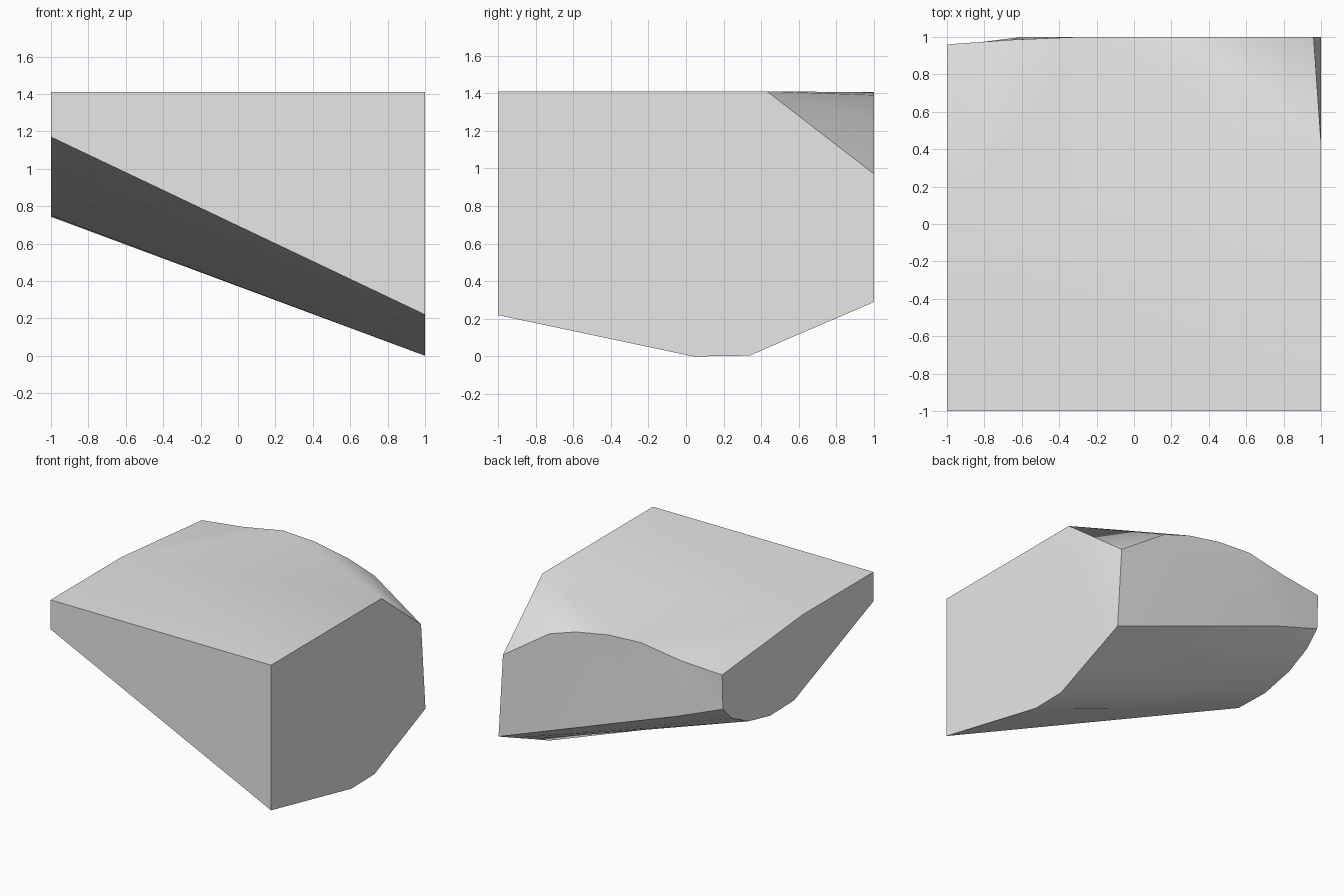
import bpy
import bmesh
import math

cube = bpy.data.objects.get("Cube")
if cube:
    bpy.data.objects.remove(cube, do_unlink=True)

# Single plain grey
grey = bpy.data.materials.new("light_grey")
grey.use_nodes = True
grey.diffuse_color = (0.8, 0.8, 0.8, 1)
grey.node_tree.nodes["Principled BSDF"].inputs["Base Color"].default_value = (0.8, 0.8, 0.8, 1)

TOP = 1.41
# Underside profiles (y, z), front to back, at the two ends
deep_end = [(-1, 0.22), (0.04, 0), (0.34, 0.005), (0.55, 0.097), (0.78, 0.195), (1, 0.29)]
thin_end = [(-1, 1.17), (0.03, 0.75), (0.34, 0.743), (0.62, 0.805), (0.83, 0.91), (0.95, 1.03)]
# Curved upper back edge, from the cut corner to the thin end
back_edge = [(0.96, 1, 0.97), (0.54, 1, 1.255), (0.3, 1, 1.335), (0, 1, 1.39),
             (-0.29, 1, 1.405), (-0.65, 0.985, 1.345), (-1, 0.96, 1.315)]

bm = bmesh.new()
deep = [bm.verts.new((1, y, z)) for y, z in deep_end]
thin = [bm.verts.new((-1, y, z)) for y, z in thin_end]
back = [bm.verts.new(p) for p in back_edge]
front_deep = bm.verts.new((1, -1, TOP))
front_thin = bm.verts.new((-1, -1, TOP))
bend_deep = bm.verts.new((1, 0.43, TOP))
bend_thin = bm.verts.new((-1, -0.08, TOP))
bulge = bm.verts.new((-0.6, 1, 0.882))

# Front and flat part of the top
bm.faces.new((front_deep, front_thin, thin[0], deep[0]))
bm.faces.new((front_thin, front_deep, bend_deep, bend_thin))

# Falling back corners of the top, fanned from the two bends
for i in range(4):
    bm.faces.new((bend_deep, back[i], back[i + 1]))
bm.faces.new((bend_deep, back[4], bend_thin))
for i in range(4, 6):
    bm.faces.new((bend_thin, back[i], back[i + 1]))

# Rounded underside
for i in range(4):
    bm.faces.new((deep[i], thin[i], thin[i + 1], deep[i + 1]))
bm.faces.new((deep[4], thin[4], thin[5], bulge, deep[5]))

# Ends and back
bm.faces.new((front_deep, *deep, bend_deep))
bm.faces.new((bend_deep, deep[5], back[0]))
bm.faces.new((front_thin, bend_thin, back[6], *reversed(thin)))
bm.faces.new((*back, thin[5], bulge, deep[5]))

bmesh.ops.recalc_face_normals(bm, faces=bm.faces[:])
bmesh.ops.triangulate(bm, faces=[f for f in bm.faces if len(f.verts) > 3])
mesh = bpy.data.meshes.new("wedge_block")
bm.to_mesh(mesh)
bm.free()
mesh.materials.append(grey)

block = bpy.data.objects.new("wedge_block", mesh)
bpy.context.collection.objects.link(block)
bpy.ops.object.select_all(action="DESELECT")
block.select_set(True)
bpy.context.view_layer.objects.active = block
bpy.ops.object.shade_smooth_by_angle(angle=math.radians(32))
